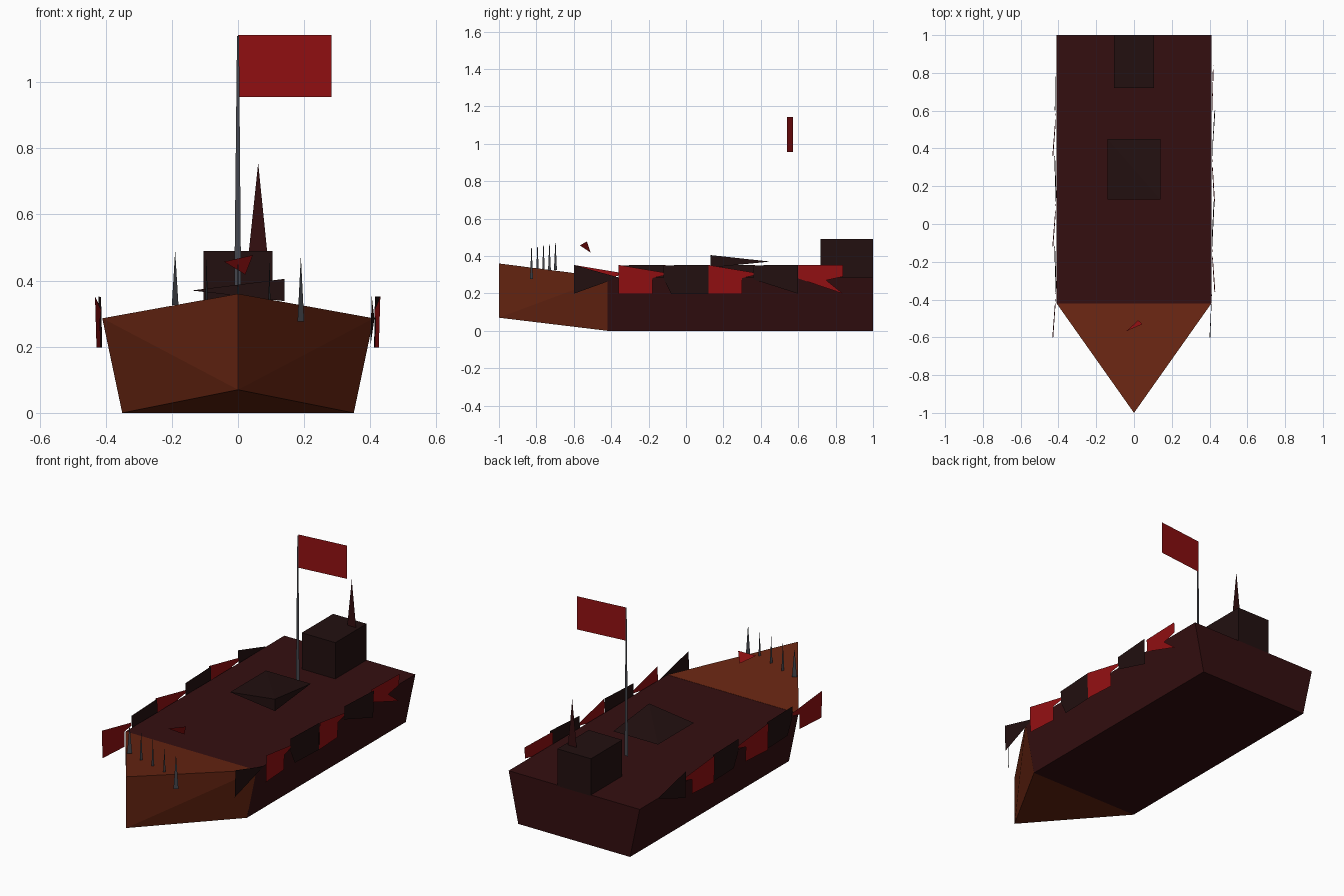
import bpy, math


def material(name, r, g, b):
    m = bpy.data.materials.new(name)
    m.diffuse_color = (r, g, b, 1)
    return m


MAROON = material("dark maroon", 0.034, 0.0045, 0.005)
RUST = material("rust brown", 0.14, 0.019, 0.006)
RED = material("banner red", 0.29, 0.005, 0.006)
DARK = material("charred brown", 0.016, 0.005, 0.005)
GREY = material("iron grey", 0.06, 0.062, 0.075)


def build(name, verts, faces, mat):
    me = bpy.data.meshes.new(name)
    me.from_pydata(verts, [], faces)
    me.materials.append(mat)
    me.update()
    ob = bpy.data.objects.new(name, me)
    bpy.context.collection.objects.link(ob)
    return ob


def sheet(name, verts, mat):
    return build(name, verts, [tuple(range(len(verts)))], mat)


BOX = [(0, 3, 2, 1), (4, 5, 6, 7), (0, 1, 5, 4), (1, 2, 6, 5), (2, 3, 7, 6), (3, 0, 4, 7)]


def box(name, hx0, hx1, y0, y1, z0, z1, mat):
    v = [(s * hx, y, z) for hx, z in ((hx0, z0), (hx1, z1))
         for s, y in ((-1, y0), (1, y0), (1, y1), (-1, y1))]
    return build(name, v, BOX, mat)


# hull with flared sides, and cabin at the stern
box("hull", 0.35, 0.41, -0.42, 1.0, 0, 0.285, MAROON)
box("cabin", 0.105, 0.105, 0.72, 1.0, 0.28, 0.49, DARK)

# pointed bow rising to the tip
build("bow", [(-0.35, -0.42, 0), (0.35, -0.42, 0), (0.41, -0.42, 0.286), (-0.41, -0.42, 0.286),
              (0, -1, 0.07), (0, -1, 0.36)],
      [(0, 1, 4), (3, 5, 2), (3, 0, 4), (3, 4, 5), (2, 4, 1), (2, 5, 4), (0, 3, 2, 1)], RUST)

# warped hatch cover hovering above the deck, split at one corner
build("hatch_cover", [(-0.14, 0.13, 0.37), (0.14, 0.13, 0.338), (0.14, 0.13, 0.405),
                      (0.14, 0.45, 0.37), (-0.14, 0.45, 0.37)],
      [(0, 2, 4), (2, 3, 4), (0, 4, 1), (1, 4, 3), (0, 1, 2), (1, 3, 2)], DARK)

# flag, pole and stern spike
sheet("flag_pole", [(-0.012, 0.535, 0.30), (0.010, 0.535, 0.30), (0.003, 0.535, 1.14),
                    (-0.003, 0.535, 1.14)], GREY)
sheet("flag", [(0, 0.54, 0.955), (0.283, 0.572, 0.955), (0.283, 0.572, 1.143), (0, 0.54, 1.143)], RED)
sheet("stern_spike", [(0.033, 0.93, 0.49), (0.088, 0.93, 0.49), (0.061, 0.93, 0.755)], MAROON)

# loose scrap of cloth above the bow
sheet("bow_scrap", [(-0.042, -0.568, 0.457), (0.022, -0.51, 0.418), (0.045, -0.53, 0.477)], RED)

# row of flat spikes across the bow
for i in range(5):
    x, y = 0.19 - 0.095 * i, -0.826 + 0.032 * i
    wx = 0.010 if i in (0, 4) else 0.004
    base, wy = 0.276 + 0.0125 * i, 0.008
    sheet(f"bow_spike_{i + 1}", [(x - wx, y - wy, base), (x + wx, y + wy, base),
                                 (x, y, 0.475 + 0.004 * i)], GREY)

# ragged cloth outlines as (distance along, height)
FULL_START = [(0, .352), (0, .198), (.18, .198), (.18, .282), (.24, .295), (.24, .312)]
FULL_END = [(0, .35), (0, .28), (.04, .198), (.24, .198), (.24, .352)]
HALF_END = [(0, .35), (0, .275), (.24, .198), (.24, .352)]
PENNANT = [(0, .352), (0, .198), (.24, .285)]
TORN = [(0, .352), (0, .28), (.24, .198), (.15, .27), (.24, .29), (.24, .352)]
RIGHT = [(PENNANT, .402, .412), (FULL_START, .428, .412), (FULL_END, .412, .424),
         (FULL_START, .426, .412), (HALF_END, .412, .428), (TORN, .412, .42)]
LEFT = [(FULL_START, .43, .413), (FULL_END, .412, .42), (FULL_START, .43, .412),
        (FULL_END, .412, .42), (FULL_START, .43, .412), (PENNANT, .418, .412)]

# cloths hung along both rails in alternating colours
for side, s, row in (("right", 1, RIGHT), ("left", -1, LEFT)):
    for i, (outline, xa, xb) in enumerate(row):
        y0 = -0.6 + 0.24 * i
        pts = [(s * (xa + (xb - xa) * u / 0.24 + 0.03 * (z - 0.275)), y0 + u, z) for u, z in outline]
        red = (i % 2 == 1) == (s == 1)
        sheet(f"{side}_cloth_{i + 1}", pts, RED if red else DARK)
